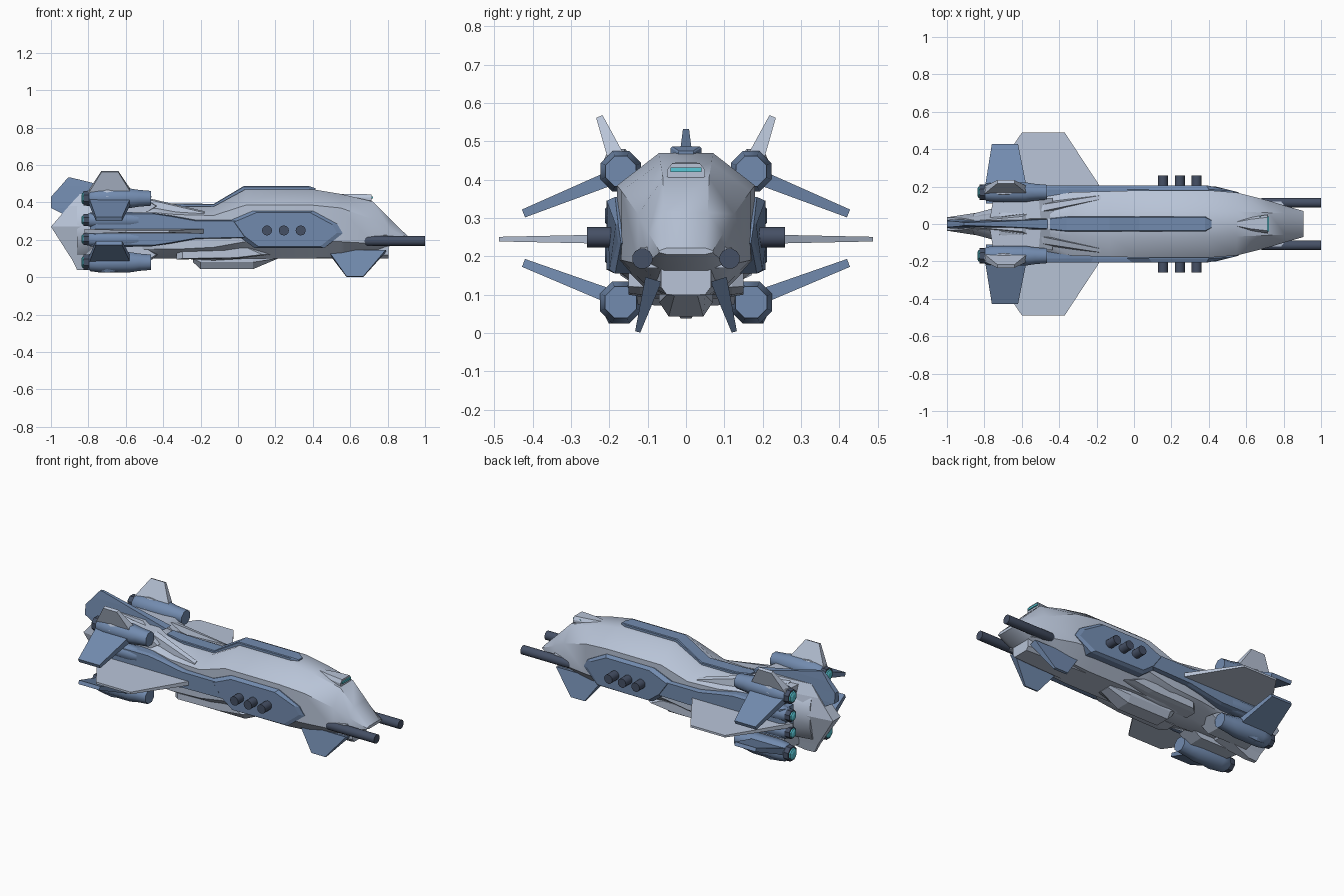
import bpy, bmesh, math
from mathutils import Vector

if "Cube" in bpy.data.objects:
    bpy.data.objects.remove(bpy.data.objects["Cube"])


def material(name, rgb):
    m = bpy.data.materials.new(name)
    m.diffuse_color = (*rgb, 1)
    m.use_nodes = True
    m.node_tree.nodes["Principled BSDF"].inputs["Base Color"].default_value = m.diffuse_color
    return m


LIGHT = material("light_plate", (0.48, 0.55, 0.68))
BLUE = material("blue_plate", (0.17, 0.26, 0.43))
DARK = material("gun_metal", (0.06, 0.08, 0.13))
CYAN = material("glow", (0.10, 0.58, 0.68))


def loft(name, rings, mat, mirror=False, smooth=None):
    """Skin a row of equal-length rings and cap both ends."""
    bm = bmesh.new()
    rows = [[bm.verts.new(p) for p in r] for r in rings]
    n = len(rows[0])
    for a, b in zip(rows, rows[1:]):
        for i in range(n):
            j = (i + 1) % n
            bm.faces.new((a[i], a[j], b[j], b[i]))
    bm.faces.new(rows[0])
    bm.faces.new(rows[-1])
    bmesh.ops.recalc_face_normals(bm, faces=bm.faces[:])
    me = bpy.data.meshes.new(name)
    bm.to_mesh(me)
    bm.free()
    ob = bpy.data.objects.new(name, me)
    bpy.context.collection.objects.link(ob)
    me.materials.append(mat)
    if mirror:
        ob.modifiers.new("mirror", 'MIRROR').use_axis = (False, True, False)
    if smooth:
        bpy.ops.object.select_all(action='DESELECT')
        ob.select_set(True)
        bpy.context.view_layer.objects.active = ob
        bpy.ops.object.shade_smooth_by_angle(angle=math.radians(smooth))
    return ob


def octagon(x, hw, top, zb, zlo, zhi, zt, bot=None):
    bot = top if bot is None else bot
    return [(x, -bot, zb), (x, bot, zb), (x, hw, zlo), (x, hw, zhi),
            (x, top, zt), (x, -top, zt), (x, -hw, zhi), (x, -hw, zlo)]


def lathe_x(name, profile, y, z, mat, n=8, smooth=None, mirror=True):
    rings = [[(x, y + r * math.cos(math.tau * (i + .5) / n),
               z + r * math.sin(math.tau * (i + .5) / n)) for i in range(n)]
             for x, r in profile]
    return loft(name, rings, mat, mirror, smooth)


def fin(name, root, tip, rx, tx, rt, tt, mat):
    """Tapered fin from root (y,z) to tip (y,z) with chord ranges rx, tx."""
    d = Vector((0, tip[0] - root[0], tip[1] - root[1])).normalized()
    nrm = Vector((0, -d.z, d.y))

    def ring(p, c, t):
        o = Vector((0, *p))
        m = (c[0] + c[1]) / 2
        w = (c[1] - c[0]) / 2
        return [o + Vector((m + w * a, 0, 0)) + nrm * t * b
                for a, b in ((-1, -1), (1, -1), (1, 1), (-1, 1))]
    return loft(name, [ring(root, rx, rt), ring(tip, tx, tt)], mat, True)


def slab(name, outline, layers, mat, mirror=False):
    """Side outline (x,z) repeated at (y, scale) layers."""
    cx = sum(p[0] for p in outline) / len(outline)
    cz = sum(p[1] for p in outline) / len(outline)
    return loft(name, [[(cx + (x - cx) * s, y, cz + (z - cz) * s) for x, z in outline]
                       for y, s in layers], mat, mirror)


def upright(name, layers, mat):
    """Central blade from (z, x_rear, x_front, rear half width, front half width)."""
    return loft(name, [[(a, -wa, z), (b, -wb, z), (b, wb, z), (a, wa, z)]
                       for z, a, b, wa, wb in layers], mat)


# Main hull
loft("hull", [octagon(*s) for s in (
    (-0.86, .055, .03, .12, .20, .32, .40),
    (-0.60, .125, .04, .10, .15, .36, .42),
    (-0.33, .170, .06, .10, .15, .335, .378),
    (-0.13, .175, .07, .09, .16, .33, .378, .08),
    (0.04, .180, .07, .10, .19, .385, .47, .09),
    (0.40, .180, .07, .10, .19, .385, .47, .09),
    (0.55, .168, .067, .11, .19, .37, .445, .09),
    (0.72, .125, .06, .14, .18, .31, .405, .08),
    (0.81, .097, .057, .165, .185, .26, .315),
    (0.905, .070, .05, .205, .21, .215, .222))], LIGHT, smooth=40)

# Chin, belly keel and lower plates
loft("chin", [octagon(*s) for s in (
    (0.35, .09, .07, .10, .13, .18, .20), (0.60, .09, .06, .10, .12, .17, .20),
    (0.805, .065, .05, .10, .12, .165, .19))], LIGHT)
loft("belly_keel", [octagon(*s) for s in (
    (-0.24, .06, .06, .08, .10, .14, .16, .03), (-0.20, .07, .06, .043, .08, .15, .18, .045),
    (0.08, .07, .06, .043, .08, .15, .18, .045), (0.21, .05, .05, .098, .10, .14, .16, .03))], LIGHT)
slab("lower_side_plate", [(-.33, .095), (.0, .10), (.17, .12), (.08, .16), (-.2, .16), (-.33, .14)],
     [(.05, 1), (.12, 1), (.15, .85)], LIGHT, True)

# Raised dorsal spine following the hull top
spine = ((-.45, .03, .405), (-.36, .04, .395), (-.13, .04, .392), (.03, .04, .487),
         (.38, .04, .487), (.415, .02, .475))
loft("dorsal_spine", [[(x, -w, z - .06), (x, w, z - .06), (x, w, z - .004), (x, w * .9, z),
                       (x, -w * .9, z), (x, -w, z - .004)] for x, w, z in spine], BLUE)

# Canopy housing and window
loft("canopy_housing", [octagon(*s) for s in (
    (.52, .01, .005, .43, .435, .44, .445), (.62, .035, .025, .40, .415, .425, .445),
    (.715, .05, .036, .395, .41, .425, .443))], LIGHT)
loft("canopy_window", [[(x, -.04, .42), (x, .04, .42), (x, .04, .432), (x, -.04, .432)]
                       for x in (.67, .722)], CYAN)

# Side sponsons, narrowed toward the nose, and the band running aft from them
sponson = slab("side_sponson", [(-.05, .30), (.08, .355), (.40, .355), (.53, .285), (.56, .235),
                                (.46, .155), (.09, .155), (.01, .215)],
               [(.11, 1), (.185, 1), (.207, .9)], BLUE, True)
for v in sponson.data.vertices:
    v.co.y = min(v.co.y, .207 - max(0, v.co.x - .41) * .25)
slab("side_band", [(-.79, .345), (-.46, .345), (-.36, .33), (-.22, .305), (.06, .305), (.06, .21),
                   (-.22, .205), (-.36, .18), (-.46, .165), (-.79, .165)],
     [(.11, 1), (.185, 1), (.205, .93)], BLUE, True)
slab("cheek_rail", [(.42, .19), (.52, .22), (.80, .225), (.80, .17), (.50, .165)],
     [(.06, 1), (.105, 1), (.12, .93)], LIGHT, True)

# Broadside gun stubs
for i in range(3):
    x = .155 + i * .09
    loft(f"broadside_gun_{i + 1}", [[(x + .027 * math.cos(math.tau * k / 12), y,
                                      .25 + .027 * math.sin(math.tau * k / 12))
                                     for k in range(12)] for y in (.17, .258)], DARK, True, 40)

# Forward cannons
lathe_x("forward_cannon", [(.55, .02), (.67, .02), (.69, .027), (1.0, .027)], .114, .194, DARK, 12, 40)

# Engine nacelles: outer corner pair and inner pair on each side
for tag, y, z, r in (("upper", .17, .422, .057), ("lower", .17, .08, .059),
                     ("inner_upper", .168, .306, .047), ("inner_lower", .168, .204, .047)):
    lathe_x(f"{tag}_nacelle", [(-.80, r * .7), (-.79, r * .88), (-.74, r), (-.58, r),
                               (-.53, r * .85), (-.465, r * .75)], y, z, BLUE, 8, 50)
    lathe_x(f"{tag}_nozzle", [(-.825, r * .74), (-.775, r * .8)], y, z, DARK)
    lathe_x(f"{tag}_exhaust", [(-.838, r * .3), (-.832, r * .55), (-.815, r * .65)], y, z, CYAN)

# Pylons joining corner nacelles to the hull
for tag, z0, z1 in (("upper", .33, .43), ("lower", .07, .17)):
    slab(f"{tag}_pylon", [(-.77, z0), (-.50, z0), (-.42, (z0 + z1) / 2), (-.50, z1), (-.77, z1)],
         [(.03, 1), (.14, .9)], LIGHT, True)

# Fairings capping the corner nacelles
for tag, mat, z, h in (("upper", LIGHT, .43, .05), ("lower", BLUE, .07, -.045)):
    loft(f"{tag}_nacelle_fairing", [[(x, .17 - w, z), (x, .17 + w, z), (x, .18 + w * .4, z + h * k),
                                     (x, .18 - w * .4, z + h * k)]
                                    for x, w, k in ((-.80, .035, .7), (-.70, .054, 1), (-.57, .035, .7))], mat, True)

# Wings and fins
fin("main_wing", (.16, .245), (.488, .245), (-.82, -.155), (-.60, -.37), .013, .006, LIGHT)
fin("upper_wing", (.17, .415), (.424, .312), (-.80, -.57), (-.76, -.62), .020, .011, BLUE)
fin("lower_wing", (.17, .085), (.424, .183), (-.80, -.57), (-.76, -.62), .020, .011, BLUE)
fin("top_fin", (.175, .44), (.226, .565), (-.81, -.56), (-.73, -.64), .024, .009, LIGHT)
fin("nose_fin", (.085, .14), (.126, .003), (.48, .79), (.58, .67), .022, .007, BLUE)

# Tail wedge and centre tail fin
upright("tail_wedge", [(.038, -.86, -.80, .010, .014), (.09, -.885, -.60, .016, .05),
                       (.27, -1.0, -.45, .036, .12), (.38, -.905, -.50, .03, .09),
                       (.445, -.845, -.60, .018, .04)], LIGHT)
upright("tail_fin", [(.335, -.93, -.60, .026, .03), (.37, -1.0, -.55, .022, .03),
                     (.43, -1.0, -.46, .016, .025), (.485, -.95, -.70, .014, .014),
                     (.532, -.91, -.89, .008, .008)], BLUE)

# Rear strakes sloping from the shoulders to the tail
loft("rear_strake", [[(x, y - w, z - .06), (x, y + w, z - .07), (x, y + w * .6, z), (x, y - w * .4, z + .008)]
                     for x, y, z, w in ((-.72, .045, .43, .02), (-.48, .085, .415, .035), (-.18, .14, .345, .02))],
     LIGHT, True)
